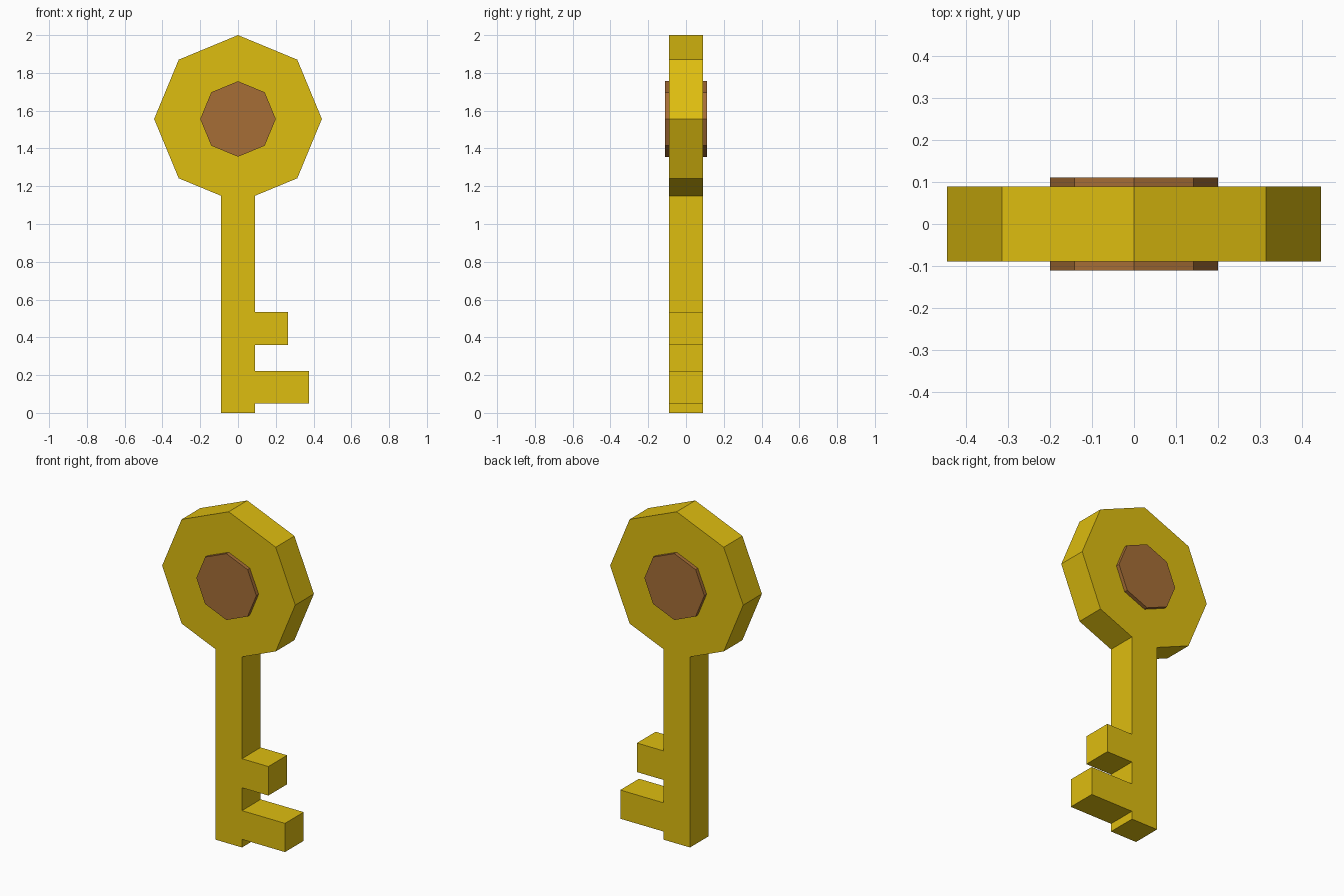
import bpy, bmesh
from math import sin, cos, tan, pi

cube = bpy.data.objects.get("Cube")
if cube:
    bpy.data.objects.remove(cube)

HEAD_Z, HEAD_R = 1.556, 0.444
SHAFT = 0.089      # half width and half depth of the shaft


def make_material(name, rgb):
    mat = bpy.data.materials.new(name)
    mat.use_nodes = True
    mat.diffuse_color = (*rgb, 1)
    bsdf = mat.node_tree.nodes["Principled BSDF"]
    bsdf.inputs["Base Color"].default_value = (*rgb, 1)
    return mat


def octagon(radius):
    """Corners clockwise from the one at the bottom."""
    return [(-radius * sin(i * pi / 4), HEAD_Z - radius * cos(i * pi / 4))
            for i in range(8)]


def extrude_outline(name, outline, half_depth, mat):
    bm = bmesh.new()
    face = bm.faces.new([bm.verts.new((x, -half_depth, z)) for x, z in outline])
    grown = bmesh.ops.extrude_face_region(bm, geom=[face], use_keep_orig=True)
    moved = [g for g in grown["geom"] if isinstance(g, bmesh.types.BMVert)]
    bmesh.ops.translate(bm, verts=moved, vec=(0, 2 * half_depth, 0))
    bmesh.ops.recalc_face_normals(bm, faces=bm.faces)
    mesh = bpy.data.meshes.new(name)
    bm.to_mesh(mesh)
    bm.free()
    mesh.materials.append(mat)
    obj = bpy.data.objects.new(name, mesh)
    bpy.context.collection.objects.link(obj)
    return obj


gold = make_material("gold yellow", (0.73, 0.51, 0.005))
brown = make_material("warm brown", (0.38, 0.155, 0.037))

# Key body: head, shaft and two teeth in one outline
neck_z = HEAD_Z - HEAD_R + SHAFT * tan(pi / 8)
outline = [(-SHAFT, 0), (-SHAFT, neck_z)] + octagon(HEAD_R)[1:]
outline.append((SHAFT, neck_z))
for low, high, reach in ((0.36, 0.535, 0.265), (0.049, 0.222, 0.376)):
    outline += [(SHAFT, high), (reach, high), (reach, low), (SHAFT, low)]
outline.append((SHAFT, 0))
extrude_outline("key_body", outline, SHAFT, gold)

# Boss that stands out on both sides of the head
extrude_outline("head_boss", octagon(0.2), 0.111, brown)
